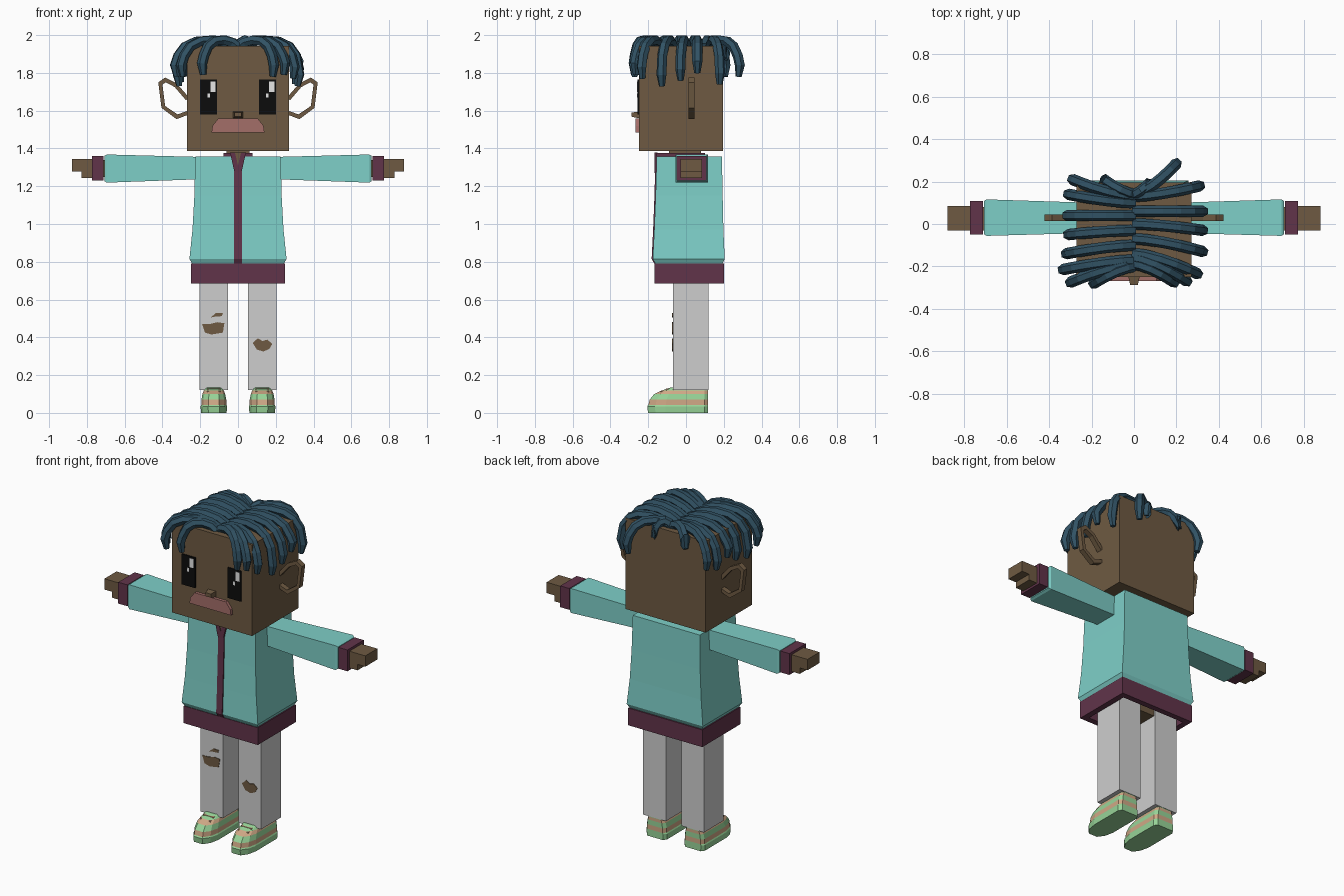
import bpy, bmesh

cube = bpy.data.objects.get("Cube")
if cube:
    bpy.data.objects.remove(cube, do_unlink=True)


def material(name, r, g, b):
    def lin(c):
        c /= 255
        return c / 12.92 if c < 0.04 else ((c + 0.055) / 1.055) ** 2.4
    col = (lin(r), lin(g), lin(b), 1)
    m = bpy.data.materials.new(name)
    m.use_nodes = True
    m.diffuse_color = col
    m.node_tree.nodes["Principled BSDF"].inputs["Base Color"].default_value = col
    return m


skin = material("brown skin", 110, 90, 66)
teal = material("teal cloth", 126, 207, 200)
plum = material("plum trim", 97, 52, 74)
lip = material("rose lips", 164, 110, 105)
hair = material("blue hair", 49, 82, 100)
black = material("black", 12, 12, 12)
white = material("white", 235, 235, 235)
denim = material("pale grey denim", 206, 206, 206)
green = material("mint green", 152, 212, 152)
tan = material("tan", 208, 168, 134)


def finish(name, bm, mats):
    bmesh.ops.recalc_face_normals(bm, faces=bm.faces)
    me = bpy.data.meshes.new(name)
    bm.to_mesh(me)
    bm.free()
    for m in mats:
        me.materials.append(m)
    ob = bpy.data.objects.new(name, me)
    bpy.context.collection.objects.link(ob)
    return ob


def loft(name, rings, *mats, bands=None):
    """Skin equal rings of points; bands gives the material slot of each strip."""
    bm = bmesh.new()
    vs = [[bm.verts.new(p) for p in ring] for ring in rings]
    n = len(rings[0])
    for k in range(len(rings) - 1):
        for i in range(n):
            j = (i + 1) % n
            f = bm.faces.new((vs[k][i], vs[k][j], vs[k + 1][j], vs[k + 1][i]))
            f.material_index = bands[k] if bands else 0
    bm.faces.new(vs[0][::-1])
    bm.faces.new(vs[-1])
    return finish(name, bm, mats)


def rect(x0, x1, y0, y1, z):
    return [(x0, y0, z), (x1, y0, z), (x1, y1, z), (x0, y1, z)]


def box(name, mat, x0, x1, y0, y1, z0, z1):
    return loft(name, [rect(x0, x1, y0, y1, z0), rect(x0, x1, y0, y1, z1)], mat)


def plate(name, mat, pts, y0, y1):
    """Extrude an outline of (x, z) points from y0 to y1."""
    return loft(name, [[(x, y, z) for x, z in pts] for y in (y0, y1)], mat)


def frame(name, mat, outer, inner, z0, z1):
    """Open rectangular band."""
    bm = bmesh.new()
    loops = [[bm.verts.new(p) for p in rect(*r, z)]
             for r, z in ((outer, z0), (outer, z1), (inner, z1), (inner, z0))]
    for k in range(4):
        a, b = loops[k], loops[(k + 1) % 4]
        for i in range(4):
            j = (i + 1) % 4
            bm.faces.new((a[i], a[j], b[j], b[i]))
    return finish(name, bm, [mat])


# Head, neck and face
box("head", skin, -.27, .27, -.25, .196, 1.387, 1.942)
box("neck", skin, -.06, .06, -.09, .08, 1.3, 1.39)
loft("nose", [[(x, -.25, z) for x, z in ((-.026, 1.56), (.026, 1.56), (.026, 1.595), (-.026, 1.595))],
              [(x, -.288, z) for x, z in ((-.018, 1.568), (.018, 1.568), (.018, 1.59), (-.018, 1.59))]], skin)
plate("lips", lip, [(-.14, 1.485), (.14, 1.485), (.135, 1.52), (.105, 1.558),
                    (-.105, 1.558), (-.135, 1.52)], -.268, -.249)
for side, cx in (("right", -.155), ("left", .155)):
    box(side + "_eye", black, cx - .045, cx + .045, -.2575, -.249, 1.58, 1.765)
    box(side + "_eye_glint", white, cx + .01, cx + .037, -.26, -.256, 1.7, 1.755)
    box(side + "_eye_small_glint", white, cx - .006, cx + .006, -.26, -.256, 1.67, 1.692)

# Ears: open hoops
hoop = [(.26, 1.67), (.325, 1.745), (.386, 1.775), (.422, 1.75), (.405, 1.615), (.325, 1.555),
        (.26, 1.58), (.26, 1.602), (.32, 1.58), (.386, 1.625), (.4, 1.738), (.382, 1.75),
        (.335, 1.725), (.275, 1.655)]
for side, s in (("right", -1), ("left", 1)):
    plate(side + "_ear", skin, [(s * x, z) for x, z in hoop], .013, .045)


# Hair: locks falling from a centre parting
def lock(name, root_y, tx, ty, tz):
    arc = [(0, 1.935), (.18, 1.962), (.42, 1.974), (.66, 1.968), (.84, 1.94),
           (.95, 1.89), (1, tz + .06), (.97, tz)]
    cu = bpy.data.curves.new(name, "CURVE")
    cu.dimensions = "3D"
    cu.bevel_depth = .027
    cu.bevel_resolution = 1
    cu.use_fill_caps = True
    sp = cu.splines.new("POLY")
    sp.points.add(len(arc) - 1)
    for p, (f, z) in zip(sp.points, arc):
        p.co = (tx * f, root_y + (ty - root_y) * f ** 1.5, z, 1)
        p.radius = 1
    sp.points[-1].radius = .6
    ob = bpy.data.objects.new(name, cu)
    bpy.context.collection.objects.link(ob)
    me = bpy.data.meshes.new_from_object(ob.evaluated_get(bpy.context.evaluated_depsgraph_get()))
    bpy.data.objects.remove(ob)
    for f in me.polygons:
        f.use_smooth = False
    me.materials.clear()
    me.materials.append(hair)
    bpy.context.collection.objects.link(bpy.data.objects.new(name, me))


locks = [(.13, -.29, .21, 1.78), (.1, -.31, .14, 1.76), (.04, -.315, .04, 1.8), (-.03, -.31, -.05, 1.75),
         (-.1, -.32, -.14, 1.73), (-.17, -.335, -.215, 1.78), (-.19, -.3, -.275, 1.78),
         (-.2, -.19, -.28, 1.79), (.14, -.15, .215, 1.88),
         (.14, .2, .285, 1.78), (.13, .31, .18, 1.74), (.06, .325, .06, 1.8), (0, .325, -.03, 1.76),
         (-.07, .325, -.13, 1.73), (-.14, .3, -.235, 1.77), (-.19, .19, -.275, 1.78),
         (-.16, .25, -.27, 1.79), (.14, .08, .2, 1.88)]
for i, l in enumerate(locks):
    lock("hair_lock_%d" % (i + 1), *l)

# Jacket body, hem, zip and collar
loft("jacket_body", [rect(-.24, .24, -.16, .19, .785), rect(-.257, .257, -.176, .205, .815),
                     rect(-.241, .241, -.168, .198, .97), rect(-.231, .231, -.161, .194, 1.15),
                     rect(-.226, .226, -.155, .19, 1.358)], teal)
frame("jacket_hem", plum, (-.25, .25, -.166, .2), (-.215, .215, -.13, .165), .685, .79)
box("hips", skin, -.19, .19, -.06, .11, .69, .79)
loft("zip", [rect(-.02, .02, -.168, -.15, .79), rect(-.02, .02, -.182, -.165, .815),
             rect(-.02, .02, -.174, -.157, .97), rect(-.02, .02, -.167, -.15, 1.15),
             rect(-.02, .02, -.163, -.145, 1.3)], plum)
frame("collar", plum, (-.078, .078, -.155, .1), (-.05, .05, -.1, .07), 1.35, 1.377)
plate("throat", skin, [(0, 1.3), (.02, 1.378), (-.02, 1.378)], -.164, -.156)
for side, s in (("right", -1), ("left", 1)):
    plate(side + "_lapel", plum, [(0, 1.27), (s * .02, 1.28), (s * .042, 1.378),
                                  (s * .016, 1.378), (0, 1.31)], -.168, -.152)

    # Arms, cuffs and hands
    def section(x, y0, y1, z0, z1):
        return [(s * x, y0, z0), (s * x, y1, z0), (s * x, y1, z1), (s * x, y0, z1)]
    loft(side + "_sleeve", [section(.2, -.042, .1, 1.237, 1.355), section(.695, -.056, .116, 1.219, 1.368),
                            section(.708, -.048, .108, 1.227, 1.36)], teal)
    loft(side + "_cuff", [section(x, -.05, .108, 1.23, 1.36) for x in (.712, .773)], plum)
    loft(side + "_wrist", [section(x, -.03, .08, 1.25, 1.34) for x in (.7, .78)], skin)
    loft(side + "_palm", [section(x, -.03, .086, 1.243, 1.345) for x in (.77, .828)], skin)
    loft(side + "_fingers", [section(x, -.03, .086, 1.279, 1.345) for x in (.828, .88)], skin)

    # Trouser legs
    a, b = sorted((s * .052, s * .205))
    box(side + "_leg", denim, a, b, -.07, .12, .122, .77)

    # Shoes: rounded toe outline stacked upward, with a tan stripe
    half = [(.055, .12), (.07, .1), (.07, -.11), (.058, -.165), (.03, -.205)]
    plan = half + [(-x, y) for x, y in reversed(half)]
    levels = [(0, .97, .98), (.035, 1, 1), (.042, .95, .97), (.07, .94, .94),
              (.1, .86, .82), (.118, .76, .64), (.134, .66, .4)]
    loft(side + "_shoe", [[(s * .128 + x * w, y * (t if y < 0 else .98), z) for x, y in plan]
                          for z, w, t in levels], green, tan, bands=[0, 0, 1, 0, 1, 0])
    for k in range(2):
        y, z = -.135 + k * .03, .116 + k * .013
        box(side + "_lace_%d" % (k + 1), tan, s * .128 - .035, s * .128 + .035, y, y + .014, z - .008, z)

# Torn patches on the trousers
plate("right_knee_tear", skin, [(-.19, .47), (-.175, .425), (-.14, .415), (-.08, .425), (-.072, .475),
                                (-.11, .48), (-.15, .47)], -.073, -.068)
plate("right_thigh_tear", skin, [(-.145, .505), (-.12, .51), (-.085, .512), (-.08, .528), (-.115, .53)],
      -.073, -.068)
plate("left_knee_tear", skin, [(.078, .37), (.1, .335), (.135, .325), (.165, .338), (.182, .365),
                               (.155, .388), (.13, .38), (.105, .395)], -.073, -.068)
